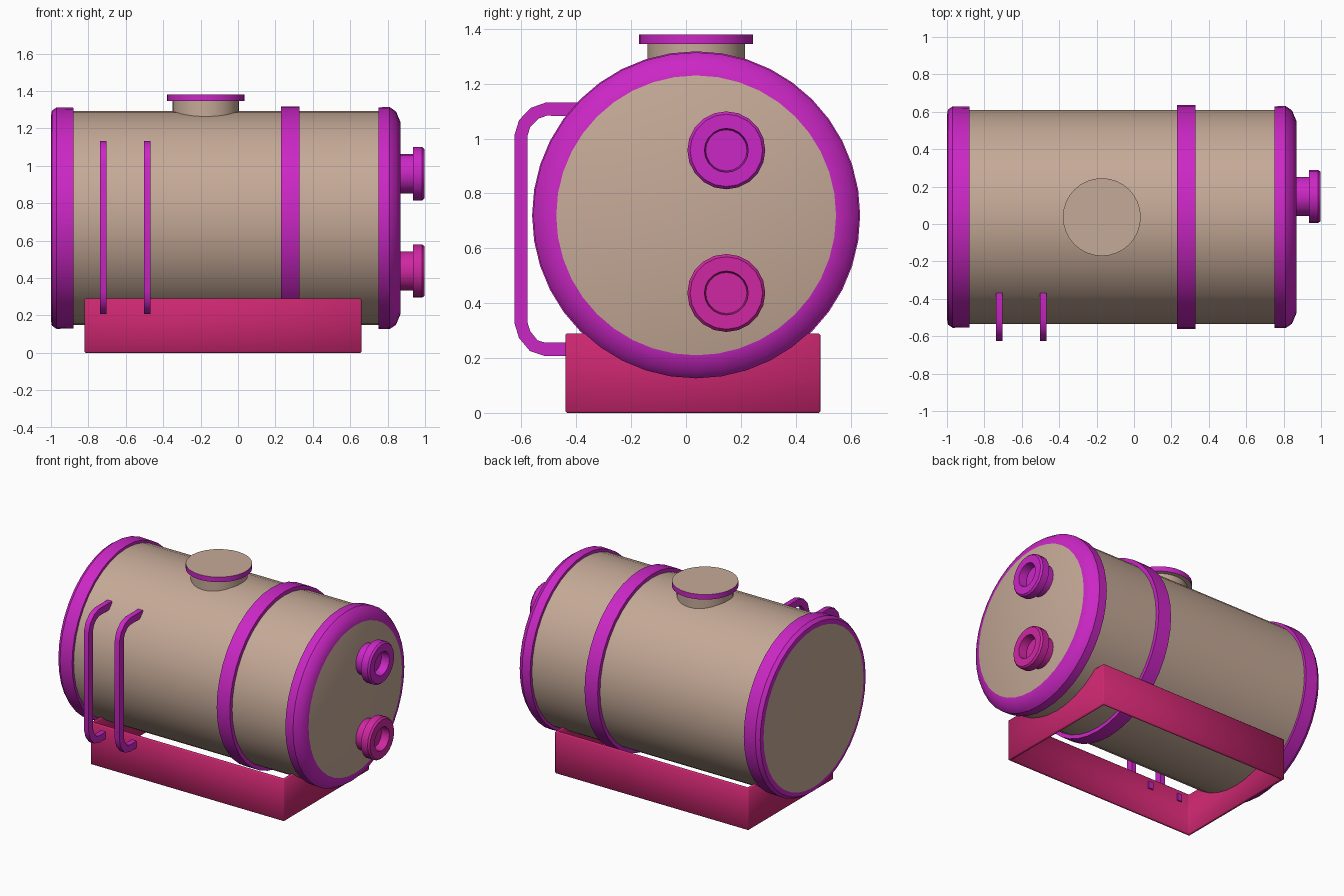
import bpy, bmesh, math
from mathutils import Vector

if "Cube" in bpy.data.objects:
    bpy.data.objects.remove(bpy.data.objects["Cube"])


def material(name, rgb):
    m = bpy.data.materials.new(name)
    m.diffuse_color = (*rgb, 1)
    m.use_nodes = True
    m.node_tree.nodes["Principled BSDF"].inputs["Base Color"].default_value = m.diffuse_color
    return m


TAN = material("tan", (0.56, 0.40, 0.31))
PURPLE = material("purple", (0.60, 0.02, 0.56))
PINK = material("pink", (0.62, 0.02, 0.36))
RED = material("red", (0.60, 0.02, 0.16))

CY, CZ = 0.037, 0.72  # tank axis


def finish(name, bm, mats, angle=35):
    bmesh.ops.recalc_face_normals(bm, faces=bm.faces)
    me = bpy.data.meshes.new(name)
    bm.to_mesh(me)
    bm.free()
    for m in mats:
        me.materials.append(m)
    ob = bpy.data.objects.new(name, me)
    bpy.context.collection.objects.link(ob)
    bpy.ops.object.select_all(action='DESELECT')
    ob.select_set(True)
    bpy.context.view_layer.objects.active = ob
    bpy.ops.object.shade_smooth_by_angle(angle=math.radians(angle))
    return ob


def lathe(name, profile, centre, mats, axis='X', sides=40, closed=False, second=()):
    """Spin (distance along axis, radius) points; segments in `second` use mats[1]."""
    bm = bmesh.new()
    rings = []
    for d, r in profile:
        ring = []
        for i in range(1 if r == 0 else sides):
            a = 2 * math.pi * i / sides
            u, v = r * math.cos(a), r * math.sin(a)
            off = Vector((d, u, v)) if axis == 'X' else Vector((u, v, d))
            ring.append(bm.verts.new(Vector(centre) + off))
        rings.append(ring)
    pairs = list(zip(rings, rings[1:] + rings[:1]))
    for k, (a, b) in enumerate(pairs if closed else pairs[:-1]):
        for i in range(sides):
            j = (i + 1) % sides
            if len(a) == 1:
                f = bm.faces.new((a[0], b[i], b[j]))
            elif len(b) == 1:
                f = bm.faces.new((a[i], a[j], b[0]))
            else:
                f = bm.faces.new((a[i], a[j], b[j], b[i]))
            f.material_index = int(k in second)
    return finish(name, bm, mats)


axis_pt = (0, CY, CZ)

# Tank shell
lathe("tank_body", [(-0.95, 0), (-0.95, 0.572), (0.79, 0.572), (0.79, 0)], axis_pt, [TAN])

# End caps: purple rim around a tan disc
lathe("left_end_cap", [(-0.88, 0.56), (-0.88, 0.59), (-0.97, 0.592), (-0.995, 0.575),
                       (-1.0, 0.545), (-1.0, 0)], axis_pt, [PURPLE, TAN], second=(4,))
lathe("right_end_cap", [(0.75, 0.56), (0.75, 0.592), (0.81, 0.594), (0.845, 0.57),
                        (0.87, 0.51), (0.87, 0)], axis_pt, [PURPLE, TAN], second=(4,))

# Strap around the tank
lathe("middle_band", [(0.23, 0.56), (0.23, 0.598), (0.33, 0.598), (0.33, 0.56)],
      axis_pt, [PURPLE], closed=True)

# Filler hatch on top: tan neck and lid with purple rim
lathe("hatch_neck", [(1.2, 0.178), (1.35, 0.178)], (-0.172, CY, 0), [TAN], 'Z', 32)
lathe("hatch_lid", [(1.345, 0), (1.345, 0.208), (1.38, 0.208), (1.38, 0)],
      (-0.172, CY, 0), [TAN, PURPLE], 'Z', 32, second=(1,))

# Flanged outlets on the right end
for label, z, mat in (("upper", 0.957, PURPLE), ("lower", 0.437, PINK)):
    lathe(label + "_outlet", [(0.86, 0.105), (0.935, 0.105), (0.935, 0.142), (0.985, 0.142),
                              (0.997, 0.132), (0.997, 0.08), (0.94, 0.075), (0.94, 0)],
          (0, 0.147, z), [mat], sides=20)

# Open rectangular base frame
bm = bmesh.new()
bmesh.ops.create_cube(bm, size=1)
for v in bm.verts:
    v.co = Vector((v.co.x * 1.48 - 0.08, v.co.y * 0.93 + 0.025, (v.co.z + 0.5) * 0.29))
bmesh.ops.delete(bm, geom=[f for f in bm.faces if abs(f.normal.z) > 0.5], context='FACES_ONLY')
frame = finish("base_frame", bm, [RED])
wall = frame.modifiers.new("wall", 'SOLIDIFY')
wall.thickness, wall.offset, wall.use_even_offset = 0.02, -1, True
edge = frame.modifiers.new("edge", 'BEVEL')
edge.width, edge.segments = 0.006, 1

# Bent grab rails on the front: square bar swept along a (y, z) path
path = [(-0.37, 1.107), (-0.51, 1.107), (-0.552, 1.092), (-0.588, 1.055), (-0.602, 1.01),
        (-0.602, 0.33), (-0.588, 0.285), (-0.555, 0.245), (-0.515, 0.232), (-0.41, 0.232)]
for label, x in (("left", -0.72), ("right", -0.485)):
    bm = bmesh.new()
    pts = [Vector(p) for p in path]
    rings = []
    for i, p in enumerate(pts):
        t = (pts[min(i + 1, len(pts) - 1)] - pts[max(i - 1, 0)]).normalized()
        n = Vector((-t.y, t.x)) * 0.024
        rings.append([bm.verts.new((x + sx * 0.018, p.x + s * n.x, p.y + s * n.y))
                      for sx, s in ((-1, -1), (1, -1), (1, 1), (-1, 1))])
    for a, b in zip(rings, rings[1:]):
        for i in range(4):
            j = (i + 1) % 4
            bm.faces.new((a[i], a[j], b[j], b[i]))
    bm.faces.new(rings[0])
    bm.faces.new(rings[-1])
    finish(label + "_grab_rail", bm, [PURPLE])
